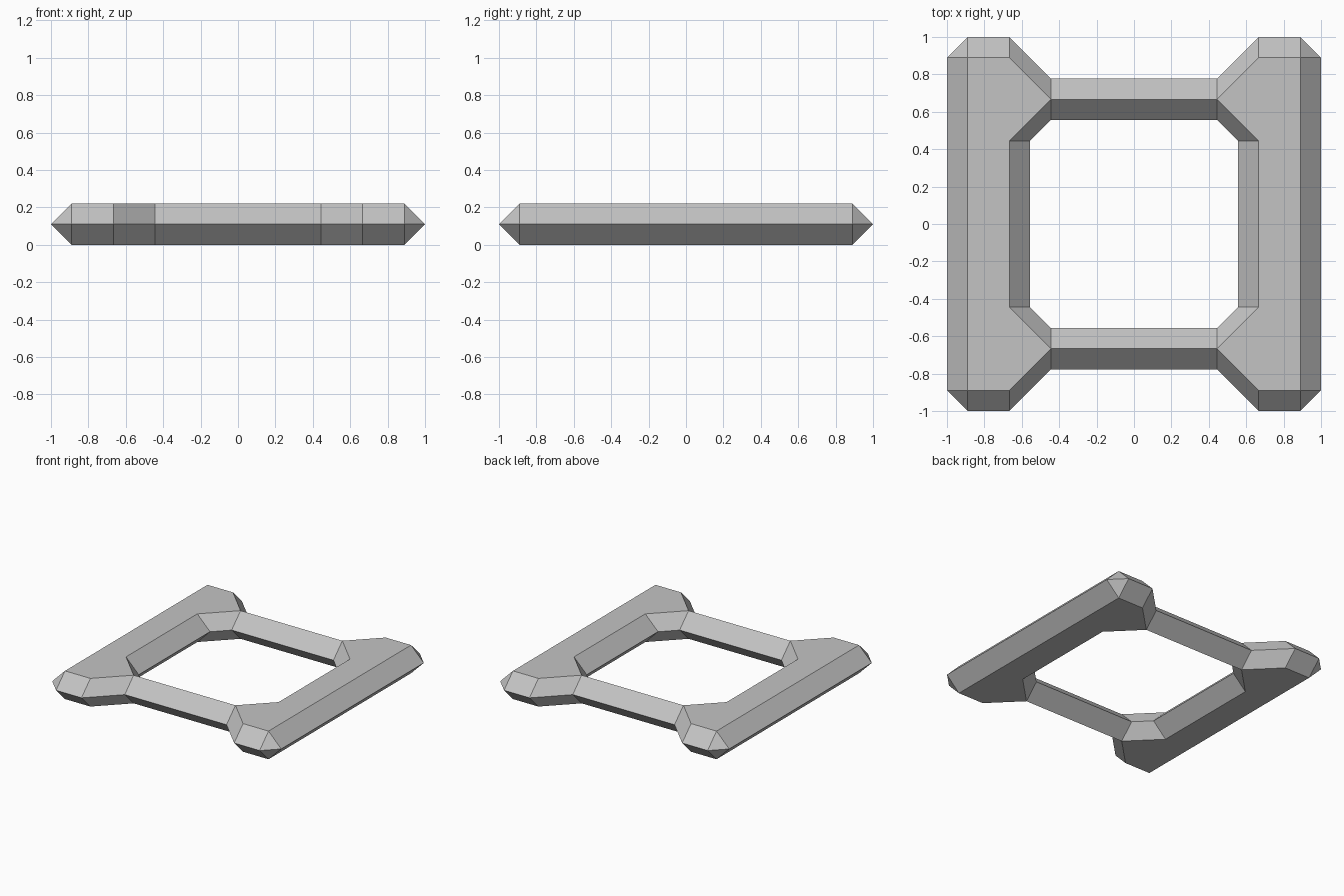
import bpy
import bmesh
import math

cube = bpy.data.objects.get("Cube")
if cube:
    bpy.data.objects.remove(cube, do_unlink=True)

UNIT = 1 / 9  # the frame sits on a regular grid; its bevel is one step

# One colour
grey = bpy.data.materials.new("plain_grey")
grey.use_nodes = True
colour = (0.55, 0.55, 0.55, 1)
grey.diffuse_color = colour
grey.node_tree.nodes["Principled BSDF"].inputs["Base Color"].default_value = colour

# Outlines of one quarter of the frame, in grid steps: waist edge and top edge
outer_waist = [(9, 0), (9, 8), (8, 9), (6, 9), (4, 7), (0, 7)]
outer_top = [(8, 0), (8, 8), (8, 8), (6, 8), (4, 6), (0, 6)]
inner_waist = [(5, 0), (5, 4), (4, 5), (0, 5)]
inner_top = [(6, 0), (6, 4), (4, 6), (0, 6)]

bm = bmesh.new()
verts = {}


def vert(point, level):
    key = (*point, level)
    if key not in verts:
        verts[key] = bm.verts.new([c * UNIT for c in key])
    return verts[key]


def slope(low, high, flip):
    """Strip of bevel faces between the waist outline and the top outline."""
    for i in range(len(low) - 1):
        corners = [vert(low[i], 0), vert(low[i + 1], 0),
                   vert(high[i + 1], 1), vert(high[i], 1)]
        corners = list(dict.fromkeys(corners))  # pointed corner is a triangle
        bm.faces.new(corners[::-1] if flip else corners)


# Outer and inner bevels
slope(outer_waist, outer_top, False)
slope(inner_waist, inner_top, True)

# Flat top of the wide side rail
rail = [(8, 0), (8, 8), (6, 8), (4, 6), (6, 4), (6, 0)]
bm.faces.new([vert(p, 1) for p in rail])

mesh = bpy.data.meshes.new("frame")
bm.to_mesh(mesh)
bm.free()
mesh.materials.append(grey)

frame = bpy.data.objects.new("frame", mesh)
bpy.context.collection.objects.link(frame)
frame.location.z = UNIT

# Mirror to all sides and join the flat faces across the seams
mirror = frame.modifiers.new("mirror", 'MIRROR')
mirror.use_axis = (True, True, True)
mirror.merge_threshold = 0.001
clean = frame.modifiers.new("join_flat_faces", 'DECIMATE')
clean.decimate_type = 'DISSOLVE'
clean.angle_limit = math.radians(1)
